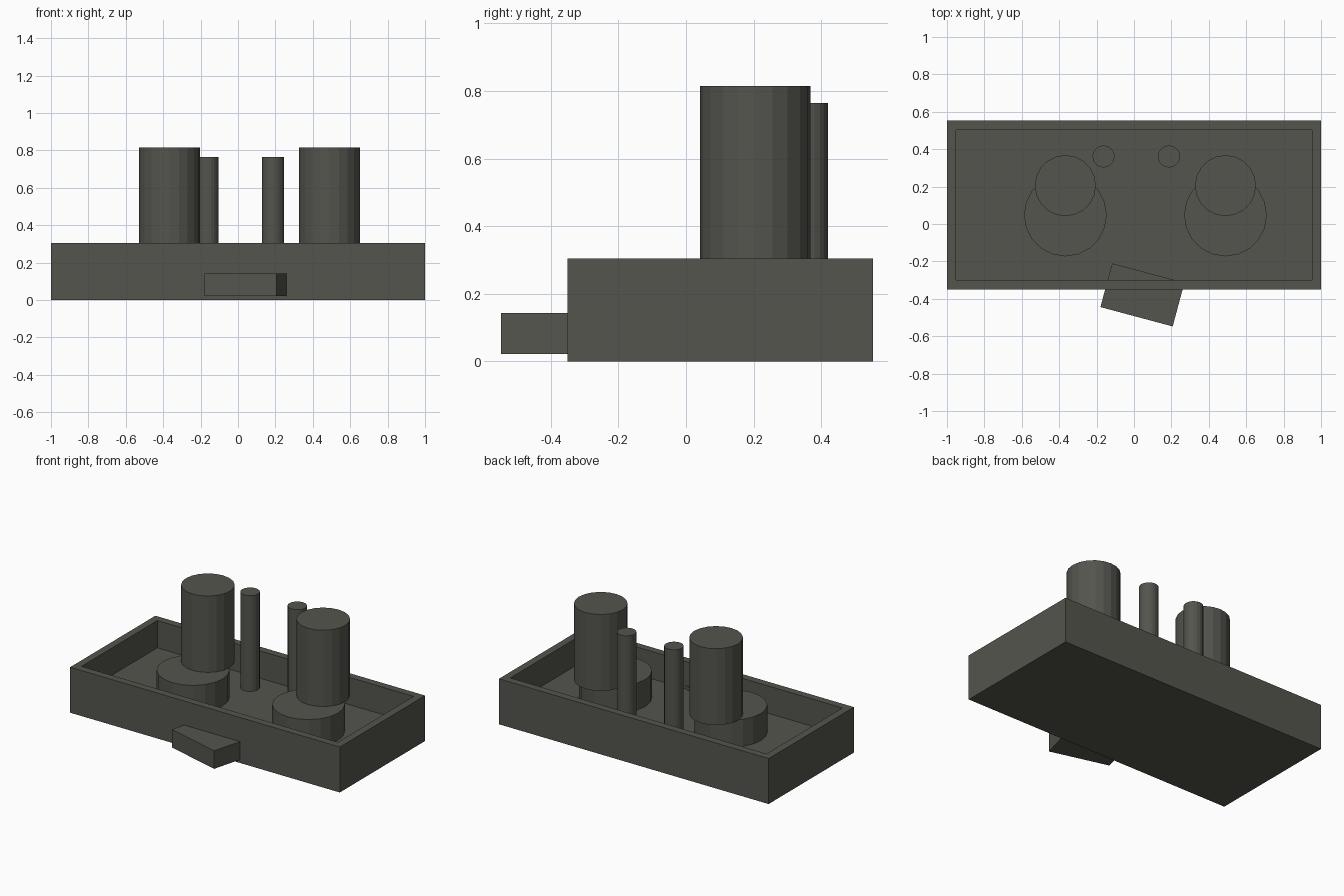
import bpy, bmesh, math
from mathutils import Matrix, Vector

if "Cube" in bpy.data.objects:
    bpy.data.objects.remove(bpy.data.objects["Cube"])

grey = bpy.data.materials.new("dark_grey")
grey.diffuse_color = (0.09, 0.09, 0.077, 1)
grey.use_nodes = True
grey.node_tree.nodes["Principled BSDF"].inputs["Base Color"].default_value = grey.diffuse_color


def finish(name, bm):
    bmesh.ops.recalc_face_normals(bm, faces=bm.faces)
    mesh = bpy.data.meshes.new(name)
    bm.to_mesh(mesh)
    bm.free()
    mesh.materials.append(grey)
    ob = bpy.data.objects.new(name, mesh)
    bpy.context.collection.objects.link(ob)
    return ob


def box_mesh(x0, x1, y0, y1, z0, z1):
    bm = bmesh.new()
    size = Matrix.Diagonal((x1 - x0, y1 - y0, z1 - z0, 1))
    mid = Matrix.Translation(((x0 + x1) / 2, (y0 + y1) / 2, (z0 + z1) / 2))
    bmesh.ops.create_cube(bm, size=1, matrix=mid @ size)
    return bm


def cylinder(name, x, y, r, z0, z1, sides=20):
    bm = bmesh.new()
    bmesh.ops.create_cone(bm, cap_ends=True, segments=sides, radius1=r, radius2=r,
                          depth=z1 - z0, matrix=Matrix.Translation((x, y, (z0 + z1) / 2)))
    return finish(name, bm)


# Open tray: inset the top face for the rim, then sink it to the floor
FLOOR, RIM = 0.122, 0.305
bm = box_mesh(-1, 1, -0.35, 0.553, 0, RIM)
bm.normal_update()
top = max(bm.faces, key=lambda f: f.calc_center_median().z)
bmesh.ops.inset_region(bm, faces=[top], thickness=0.07)
walls = bmesh.ops.extrude_discrete_faces(bm, faces=[top])["faces"]
bmesh.ops.translate(bm, verts=walls[0].verts, vec=(0, 0, FLOOR - RIM))
finish("tray", bm)

# Two round bases, each with a tall cylinder set back on it
for side, x in (("left", -0.367), ("right", 0.489)):
    cylinder(side + "_base", x, 0.048, 0.221, FLOOR, 0.303)
    cylinder(side + "_column", x, 0.205, 0.163, 0.303, 0.815)

# Thin rods at the back
for side, x in (("left", -0.163), ("right", 0.187)):
    cylinder(side + "_rod", x, 0.361, 0.059, FLOOR, 0.764)

# Slanted block poking through the front wall
bm = box_mesh(-0.2, 0.2, -0.121, 0.121, 0.022, 0.143)
block = finish("front_block", bm)
block.rotation_euler.z = math.radians(-15)
block.location = (0.045, -0.379, 0)
